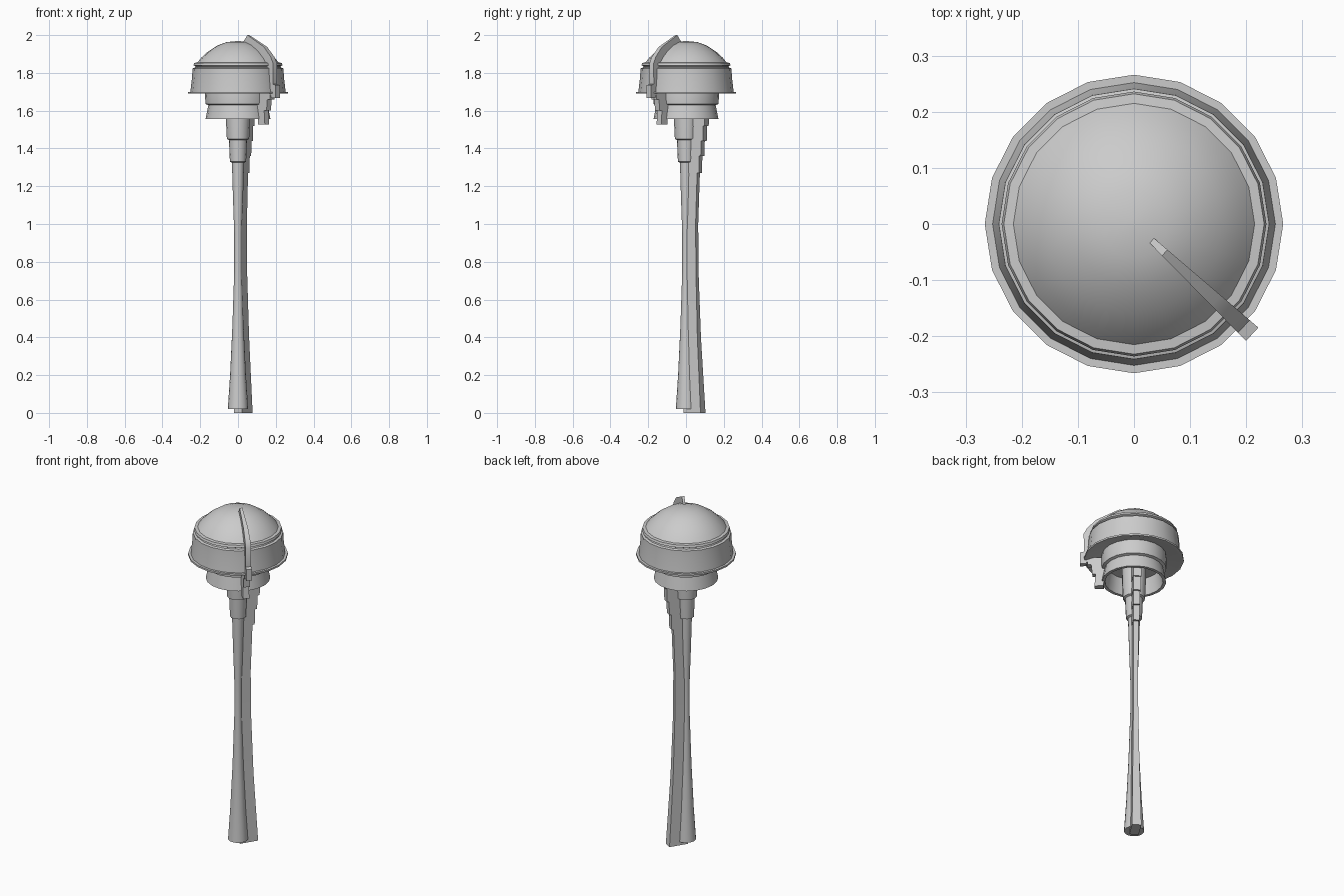
import bpy, math

if "Cube" in bpy.data.objects:
    bpy.data.objects.remove(bpy.data.objects["Cube"])


def make(name, verts, faces):
    mesh = bpy.data.meshes.new(name)
    mesh.from_pydata(verts, [], faces)
    obj = bpy.data.objects.new(name, mesh)
    bpy.context.collection.objects.link(obj)
    bpy.context.view_layer.objects.active = obj
    obj.select_set(True)
    bpy.ops.object.mode_set(mode='EDIT')
    bpy.ops.mesh.select_all(action='SELECT')
    bpy.ops.mesh.remove_doubles(threshold=0.0001)
    bpy.ops.mesh.normals_make_consistent(inside=False)
    bpy.ops.object.mode_set(mode='OBJECT')
    bpy.ops.object.shade_smooth_by_angle(angle=math.radians(32))
    obj.select_set(False)
    return obj


def loft(name, rings):
    """Join equal rings of points and cap both ends."""
    n = len(rings[0])
    verts = [p for ring in rings for p in ring]
    faces = [(k*n + i, k*n + (i+1) % n, (k+1)*n + (i+1) % n, (k+1)*n + i)
             for k in range(len(rings) - 1) for i in range(n)]
    last = (len(rings) - 1) * n
    faces += [tuple(range(n)), tuple(range(last, last + n))]
    return make(name, verts, faces)


def lathe(name, profile, sides):
    ang = [2 * math.pi * i / sides for i in range(sides)]
    return loft(name, [[(r*math.cos(a), r*math.sin(a), z) for a in ang] for r, z in profile])


def polar(r, side, z, deg):
    """Point at distance r along a heading, shifted sideways."""
    c, s = math.cos(math.radians(deg)), math.sin(math.radians(deg))
    return (r*c - side*s, r*s + side*c, z)


def plate(name, outline, deg, half_width):
    """Upright plate in the (radius, height) plane."""
    return loft(name, [[polar(r, sgn * half_width(r), z, deg) for r, z in outline]
                       for sgn in (-1, 1)])


# domed cap with double band and flared brim
lathe("cap", [(0.01, 1.968), (0.06, 1.963), (0.11, 1.945), (0.16, 1.912), (0.195, 1.88),
              (0.215, 1.855), (0.232, 1.853), (0.236, 1.84), (0.226, 1.835),
              (0.228, 1.828), (0.241, 1.824), (0.243, 1.78), (0.252, 1.70),
              (0.266, 1.70), (0.266, 1.69), (0.25, 1.69), (0.165, 1.72)], 20)

# stepped hollow collar under the cap
lathe("collar", [(0.17, 1.73), (0.175, 1.69), (0.172, 1.635), (0.157, 1.63), (0.172, 1.555),
                 (0.155, 1.555), (0.14, 1.65)], 20)

# crest over the front right of the cap
plate("crest", [(0.035, 1.955), (0.075, 2.0), (0.20, 1.937), (0.25, 1.885), (0.268, 1.85),
                (0.266, 1.74), (0.288, 1.735), (0.288, 1.668), (0.255, 1.668),
                (0.235, 1.72), (0.21, 1.84), (0.13, 1.91)],
      -43, lambda r: 0.004 + 0.042 * r)

# stepped bracket below the crest
plate("collar_bracket", [(0.15, 1.70), (0.25, 1.70), (0.248, 1.66), (0.228, 1.66),
                         (0.222, 1.60), (0.205, 1.60), (0.21, 1.527), (0.162, 1.527)],
      -43, lambda r: 0.017)

# round shaft with stepped top and flared foot
lathe("shaft", [(0.066, 1.66), (0.064, 1.555), (0.059, 1.45), (0.048, 1.445), (0.043, 1.33),
                (0.032, 1.325), (0.027, 1.15), (0.02, 0.95), (0.02, 0.75),
                (0.03, 0.45), (0.042, 0.2), (0.054, 0.02)], 16)

# stepped rib along the back of the shaft: height, reach, half width
rib = [(1.66, 0.135, 0.022), (1.52, 0.128, 0.022), (1.52, 0.12, 0.02), (1.44, 0.117, 0.02),
       (1.44, 0.106, 0.018), (1.36, 0.103, 0.018), (1.36, 0.092, 0.016), (1.27, 0.09, 0.016),
       (1.27, 0.078, 0.014), (1.0, 0.068, 0.013), (0.75, 0.07, 0.013), (0.4, 0.082, 0.018),
       (0.0, 0.106, 0.025)]
loft("shaft_rib", [[polar(r, s * w, z, 58) for r, s in
                    ((0.0, -1), (reach, -1), (reach, 1), (0.0, 1))] for z, reach, w in rib])
